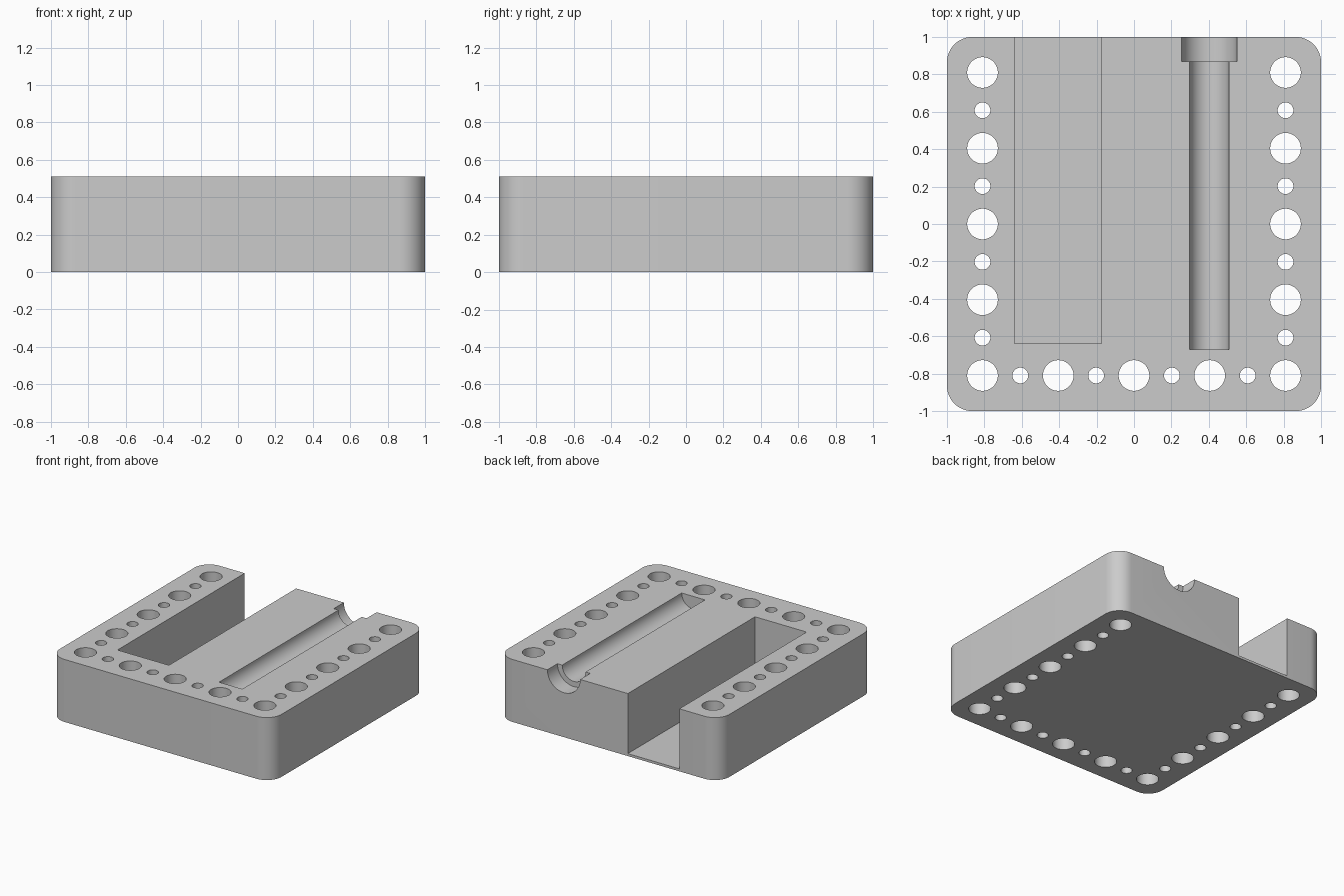
import bpy, bmesh, math
from mathutils import Matrix, Vector

HEIGHT = 0.51
CORNER = 0.135
HOLE_PITCH = 0.405

default = bpy.data.objects.get("Cube")
if default:
    bpy.data.objects.remove(default, do_unlink=True)

grey = bpy.data.materials.new("plain grey")
grey.use_nodes = True
grey.diffuse_color = (0.6, 0.6, 0.6, 1)
grey.node_tree.nodes["Principled BSDF"].inputs["Base Color"].default_value = (0.6, 0.6, 0.6, 1)


def make_object(name, bm):
    bmesh.ops.recalc_face_normals(bm, faces=bm.faces)
    mesh = bpy.data.meshes.new(name)
    bm.to_mesh(mesh)
    bm.free()
    mesh.materials.append(grey)
    obj = bpy.data.objects.new(name, mesh)
    bpy.context.scene.collection.objects.link(obj)
    return obj


def add_box(bm, low, high):
    low, high = Vector(low), Vector(high)
    size = Matrix.Diagonal((high - low).to_4d())
    size[3][3] = 1
    bmesh.ops.create_cube(bm, size=1, matrix=Matrix.Translation((low + high) / 2) @ size)


def add_cylinder(bm, radius, length, matrix, segments=48):
    bmesh.ops.create_cone(bm, cap_ends=True, segments=segments, radius1=radius,
                          radius2=radius, depth=length, matrix=matrix)


def lying_cylinder(name, x, radius, y0, y1):
    bm = bmesh.new()
    place = Matrix.Translation((x, (y0 + y1) / 2, HEIGHT))
    add_cylinder(bm, radius, y1 - y0, place @ Matrix.Rotation(math.pi / 2, 4, "X"), 64)
    return make_object(name, bm)


# Block with rounded upright corners
bm = bmesh.new()
add_box(bm, (-1, -1, 0), (1, 1, HEIGHT))
upright = [e for e in bm.edges if abs(e.verts[0].co.z - e.verts[1].co.z) > 0.1]
bmesh.ops.bevel(bm, geom=upright, offset=CORNER, segments=12, profile=0.5, affect="EDGES")
block = make_object("drilled_block", bm)

# Alternating large and small through holes along both sides and the front
bm = bmesh.new()
edge = 2 * HOLE_PITCH
spots = set()
for i in range(9):
    step = i - 4
    spots |= {(-4, step), (4, step), (step, -4)}
for i, j in sorted(spots):
    radius = 0.082 if (i + j) % 2 == 0 else 0.042
    add_cylinder(bm, radius, 1, Matrix.Translation((i * edge / 4, j * edge / 4, HEIGHT / 2)))
holes = make_object("hole_cutter", bm)

# Deep open slot, leaving a thin floor
bm = bmesh.new()
add_box(bm, (-0.64, -0.64, 0.02), (-0.175, 1.2, 1))
slot = make_object("slot_cutter", bm)

# Half-round channel with a wider mouth at the back
channel = lying_cylinder("channel_cutter", 0.403, 0.105, -0.67, 0.95)
mouth = lying_cylinder("mouth_cutter", 0.403, 0.148, 0.87, 1.2)

# Apply every cut, then discard the cutters
bpy.context.view_layer.objects.active = block
for cutter in (holes, slot, channel, mouth):
    cutter.hide_render = True
    cut = block.modifiers.new(cutter.name, "BOOLEAN")
    cut.operation = "DIFFERENCE"
    cut.solver = "EXACT"
    cut.object = cutter
    bpy.ops.object.modifier_apply(modifier=cut.name)
    bpy.data.objects.remove(cutter, do_unlink=True)

# Smooth round walls, crisp rims
bpy.ops.object.select_all(action="DESELECT")
block.select_set(True)
bpy.ops.object.shade_smooth_by_angle(angle=math.radians(30))
